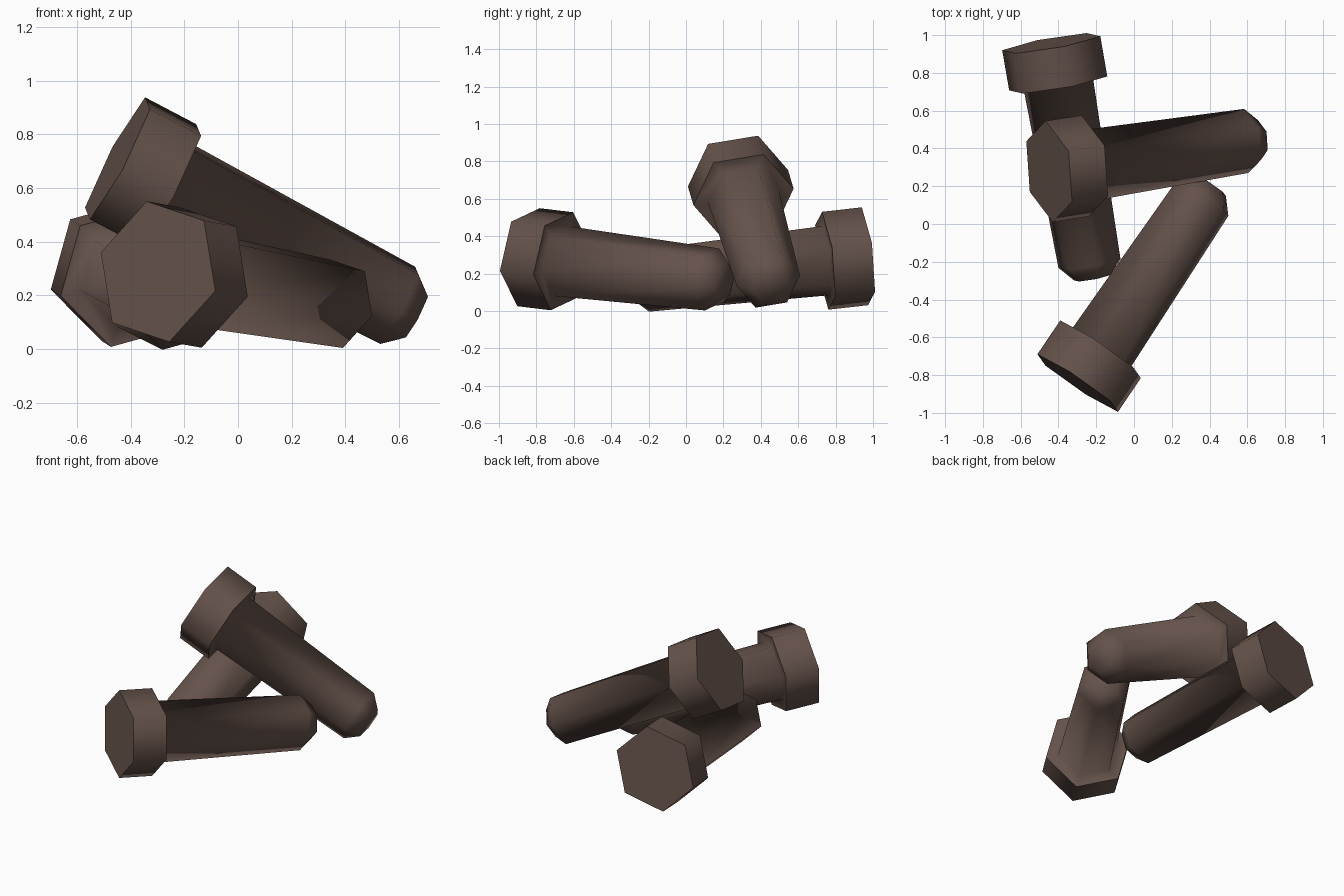
import bpy, bmesh, math
from mathutils import Vector

if "Cube" in bpy.data.objects:
    bpy.data.objects.remove(bpy.data.objects["Cube"])

brown = bpy.data.materials.new("dark brown metal")
brown.diffuse_color = (0.13, 0.085, 0.07, 1)
brown.use_nodes = True
brown.node_tree.nodes["Principled BSDF"].inputs["Base Color"].default_value = brown.diffuse_color

# (distance along axis, radius): hex head, tapered shaft, chamfered tip
PROFILE = [(0, 0.272), (0.217, 0.272), (0.217, 0.193), (1.19, 0.172), (1.268, 0.10)]
SIDES = 6


def bolt(name, start, direction, phase):
    d = Vector(direction).normalized()
    side = Vector((-d.y, d.x, 0)).normalized()
    up = side.cross(d) * -1
    if up.z < 0:
        up = -up
    bm = bmesh.new()
    rings = []
    for t, r in PROFILE:
        ring = []
        for k in range(SIDES):
            a = math.radians(phase) + k * math.tau / SIDES
            ring.append(bm.verts.new(Vector(start) + d * t + (up * math.cos(a) + side * math.sin(a)) * r))
        rings.append(ring)
    for a, b in zip(rings, rings[1:]):
        for k in range(SIDES):
            n = (k + 1) % SIDES
            bm.faces.new((a[k], a[n], b[n], b[k]))
    bm.faces.new(rings[0])
    bm.faces.new(rings[-1])
    bmesh.ops.recalc_face_normals(bm, faces=bm.faces)
    for f in bm.faces:
        f.smooth = True
    # crisp rims on both ends of the head
    for ring in rings[:2]:
        for k in range(SIDES):
            bm.edges.get((ring[k], ring[(k + 1) % SIDES])).smooth = False
    me = bpy.data.meshes.new(name)
    bm.to_mesh(me)
    bm.free()
    me.materials.append(brown)
    bpy.context.collection.objects.link(bpy.data.objects.new(name, me))


# three bolts in a pile
bolt("front_bolt", (-0.298, -0.842, 0.288), (0.557, 0.825, -0.10), 14.6)
bolt("leaning_bolt", (-0.449, 0.278, 0.71), (0.877, 0.136, -0.46), 19.5)
bolt("back_bolt", (-0.438, 0.957, 0.293), (0.17, -0.98, -0.11), 14.6)
